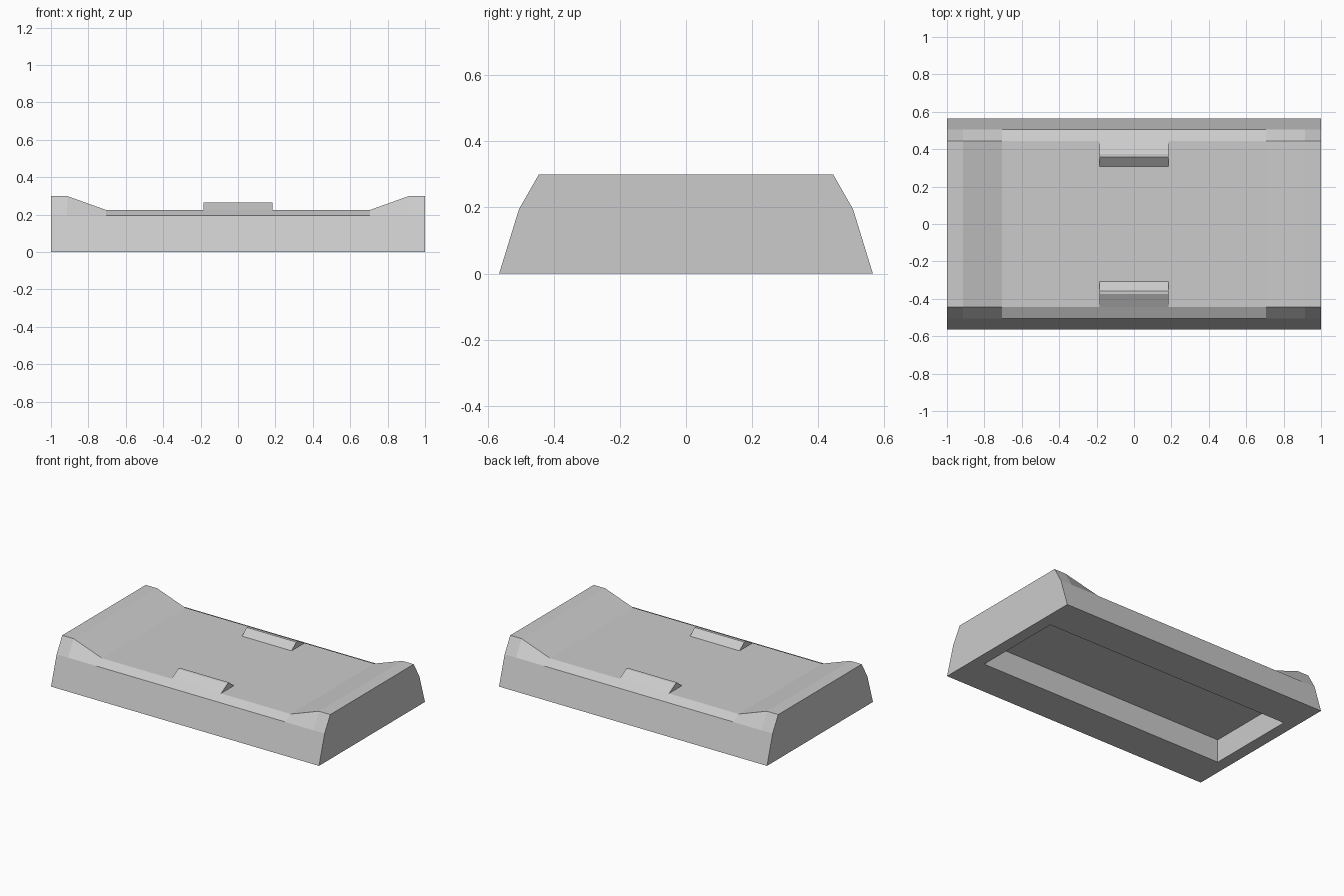
import bpy, bmesh

if "Cube" in bpy.data.objects:
    bpy.data.objects.remove(bpy.data.objects["Cube"])


def loft(name, sections):
    """Skin matching (x, [(y, z)...]) cross-sections along x and cap both ends."""
    bm = bmesh.new()
    rings = [[bm.verts.new((x, y, z)) for y, z in prof] for x, prof in sections]
    n = len(rings[0])
    for a, b in zip(rings, rings[1:]):
        for i in range(n):
            j = (i + 1) % n
            bm.faces.new((a[i], a[j], b[j], b[i]))
    bm.faces.new(rings[0])
    bm.faces.new(rings[-1])
    bmesh.ops.recalc_face_normals(bm, faces=bm.faces)
    mesh = bpy.data.meshes.new(name)
    bm.to_mesh(mesh)
    bm.free()
    obj = bpy.data.objects.new(name, mesh)
    bpy.context.collection.objects.link(obj)
    return obj


def body_profile(top):
    half = [(0.565, 0), (0.505, 0.195), (0.445, top)]
    return half + [(-y, z) for y, z in reversed(half)]


# Tray body: raised ends sloping down to a flat centre
body = loft("base_body", [(x, body_profile(top)) for x, top in
            [(-1, 0.30), (-0.915, 0.30), (-0.705, 0.225),
             (0.705, 0.225), (0.915, 0.30), (1, 0.30)]])

# Rectangular recess underneath
rect = [(-0.31, -0.1), (0.31, -0.1), (0.31, 0.155), (-0.31, 0.155)]
cutter = loft("recess_cutter", [(-0.92, rect), (0.92, rect)])
cutter.hide_render = True
cutter.hide_set(True)
cut = body.modifiers.new("underside_recess", 'BOOLEAN')
cut.operation = 'DIFFERENCE'
cut.solver = 'EXACT'
cut.object = cutter

# Small wedge ridges on the front and back edges
for side, name in ((-1, "front_ridge"), (1, "back_ridge")):
    prof = [(side * y, z) for y, z in
            [(0.445, 0.22), (0.445, 0.225), (0.375, 0.265),
             (0.357, 0.265), (0.307, 0.225), (0.307, 0.22)]]
    loft(name, [(-0.185, prof), (0.185, prof)])
